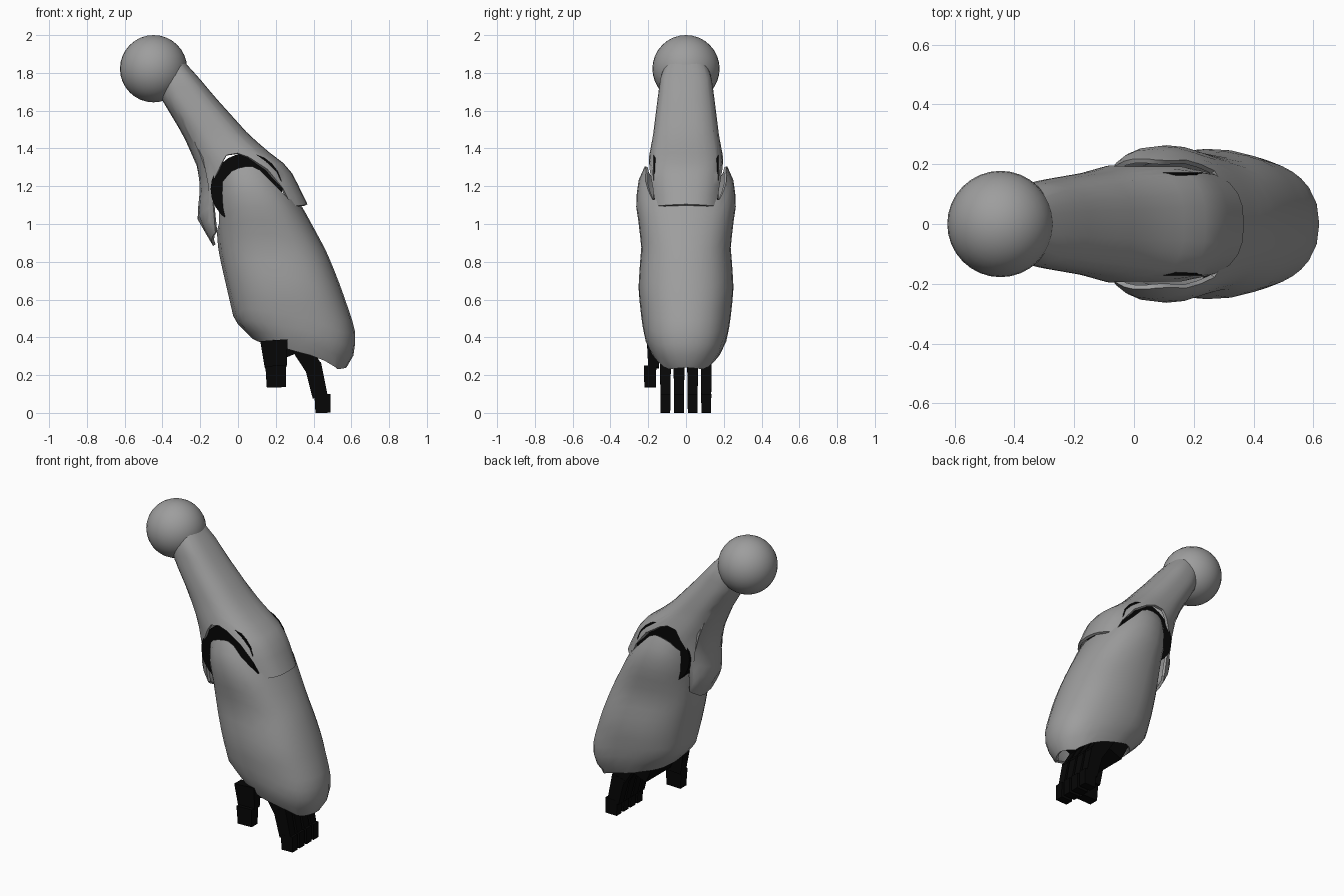
import bpy, bmesh, math
from mathutils import Vector

if "Cube" in bpy.data.objects:
    bpy.data.objects.remove(bpy.data.objects["Cube"])


def material(name, v):
    m = bpy.data.materials.new(name)
    m.diffuse_color = (v, v, v, 1)
    m.use_nodes = True
    m.node_tree.nodes["Principled BSDF"].inputs["Base Color"].default_value = m.diffuse_color
    return m


black, grey = material("black", 0.002), material("dark_grey", 0.34)


def lerp_table(table, k):
    """Linear lookup in rows sorted by their first value; returns the other values."""
    if k <= table[0][0]:
        return table[0][1:]
    for p, q in zip(table, table[1:]):
        if k <= q[0]:
            f = (k - p[0]) / (q[0] - p[0])
            return [u + (v - u) * f for u, v in zip(p[1:], q[1:])]
    return table[-1][1:]


def finish(ob, mat, angle=40):
    """Assign the material and shade smooth."""
    ob.data.materials.append(mat)
    bpy.ops.object.select_all(action='DESELECT')
    ob.select_set(True)
    bpy.context.view_layer.objects.active = ob
    bpy.ops.object.shade_smooth_by_angle(angle=math.radians(angle))


def spow(v, e):
    return math.copysign(abs(v) ** e, v)


def shell(name, profile, angles, bottom, top, power, rows=14, thick=0.016):
    """Hollow limb: profile rows are (z, x_left, x_right, half_depth);
    the bottom and top rims vary with the angle round the limb (0 = +x)."""
    full = angles + [360 - a for a in reversed(angles[1:-1])]
    bm = bmesh.new()
    cols = []
    for a in full:
        m = a if a <= 180 else 360 - a
        zb, zt = lerp_table(bottom, m)[0], lerp_table(top, m)[0]
        c, s = math.cos(math.radians(a)), math.sin(math.radians(a))
        col = []
        for j in range(rows + 1):
            z = zb + (zt - zb) * j / rows
            xl, xr, ry = lerp_table(profile, z)
            col.append(bm.verts.new(((xl + xr) / 2 + (xr - xl) / 2 * spow(c, power),
                                     ry * spow(s, power), z)))
        cols.append(col)
    for i, a in enumerate(cols):
        b = cols[(i + 1) % len(cols)]
        for j in range(rows):
            bm.faces.new((a[j], b[j], b[j + 1], a[j + 1]))
    me = bpy.data.meshes.new(name)
    bm.to_mesh(me)
    bm.free()
    ob = bpy.data.objects.new(name, me)
    bpy.context.collection.objects.link(ob)
    bpy.context.view_layer.objects.active = ob
    mod = ob.modifiers.new("wall", 'SOLIDIFY')
    mod.thickness, mod.offset = thick, -1
    bpy.ops.object.modifier_apply(modifier=mod.name)
    finish(ob, grey)


def segment(name, p, q, width, depth, y, taper=0.9):
    """Black tapered box from p to q (x, z points) at depth position y."""
    p, q = Vector((p[0], y, p[1])), Vector((q[0], y, q[1]))
    d = q - p
    bpy.ops.mesh.primitive_cube_add(size=1, location=(p + q) / 2,
                                    rotation=(0, math.atan2(-d.x, -d.z), 0))
    ob = bpy.context.object
    ob.name = name
    for v in ob.data.vertices:
        k = taper if v.co.z < 0 else 1
        v.co = (v.co.x * width * k, v.co.y * depth * k, v.co.z * d.length)
    ob.data.materials.append(black)


# Shoulder ball
bpy.ops.mesh.primitive_uv_sphere_add(segments=32, ring_count=16, radius=0.178,
                                     location=(-0.447, 0, 1.822))
bpy.context.object.name = "shoulder_ball"
finish(bpy.context.object, grey)

# Upper arm with a front flap, a rear flap and arched sides
shell("upper_arm",
      [(0.88, -0.13, 0.32, 0.185), (1.03, -0.217, 0.37, 0.19), (1.10, -0.21, 0.37, 0.2),
       (1.20, -0.20, 0.322, 0.208), (1.30, -0.215, 0.27, 0.208), (1.38, -0.25, 0.165, 0.192),
       (1.47, -0.29, 0.06, 0.175), (1.67, -0.41, -0.12, 0.15), (1.78, -0.44, -0.212, 0.135),
       (1.87, -0.44, -0.295, 0.10)],
      [0, 12, 25, 38, 50, 54, 65, 75, 84, 95, 104, 112, 124, 135, 138, 150, 165, 180],
      [(0, 1.105), (50, 1.095), (54, 1.19), (65, 1.29), (75, 1.355), (84, 1.375), (95, 1.365),
       (112, 1.31), (135, 1.21), (138, 0.955), (180, 0.884)],
      [(0, 1.87)], 0.78)

# Elbow joint
bpy.ops.mesh.primitive_cylinder_add(vertices=24, radius=0.19, depth=0.345,
                                    location=(0.045, 0, 1.185), rotation=(math.pi / 2, 0, 0))
bpy.context.object.name = "elbow_joint"
finish(bpy.context.object, black)

# Forearm shell with two raised ears round the elbow
shell("forearm",
      [(0.228, 0.36, 0.55, 0.11), (0.243, 0.32, 0.58, 0.13), (0.30, 0.16, 0.61, 0.175),
       (0.365, 0.106, 0.62, 0.21), (0.43, 0.04, 0.62, 0.225), (0.49, -0.02, 0.605, 0.235),
       (0.65, -0.057, 0.55, 0.252), (0.78, -0.087, 0.50, 0.245), (0.87, -0.105, 0.46, 0.236),
       (1.0, -0.115, 0.39, 0.25), (1.10, -0.125, 0.335, 0.265), (1.2, -0.125, 0.27, 0.258),
       (1.27, -0.115, 0.215, 0.242), (1.31, -0.09, 0.17, 0.215)],
      [0, 15, 30, 40, 48, 56, 65, 78, 90, 105, 118, 130, 141, 150, 160, 180],
      [(0, 0.24), (48, 0.231), (65, 0.245), (90, 0.305), (130, 0.36), (180, 0.39)],
      [(0, 1.12), (40, 1.13), (56, 1.225), (65, 1.285), (78, 1.305), (90, 1.305), (105, 1.295),
       (118, 1.28), (141, 1.22), (150, 1.13), (160, 1.0), (180, 0.96)], 0.88)

# Palm, inside the forearm opening
segment("palm", (0.22, 0.56), (0.32, 0.32), 0.28, 0.28, 0, 0.9)

# Four fingers, three segments each
for i in range(4):
    y = -0.109 + i * 0.072
    segment("finger_base", (0.30, 0.40), (0.405, 0.23), 0.10, 0.06, y)
    segment("finger_middle", (0.395, 0.26), (0.435, 0.085), 0.09, 0.058, y)
    segment("finger_tip", (0.447, 0.10), (0.45, 0.0), 0.085, 0.054, y, 0.94)

# Thumb
segment("thumb_base", (0.19, 0.385), (0.20, 0.24), 0.145, 0.07, -0.172, 0.8)
segment("thumb_tip", (0.20, 0.25), (0.203, 0.135), 0.11, 0.066, -0.19, 0.92)
